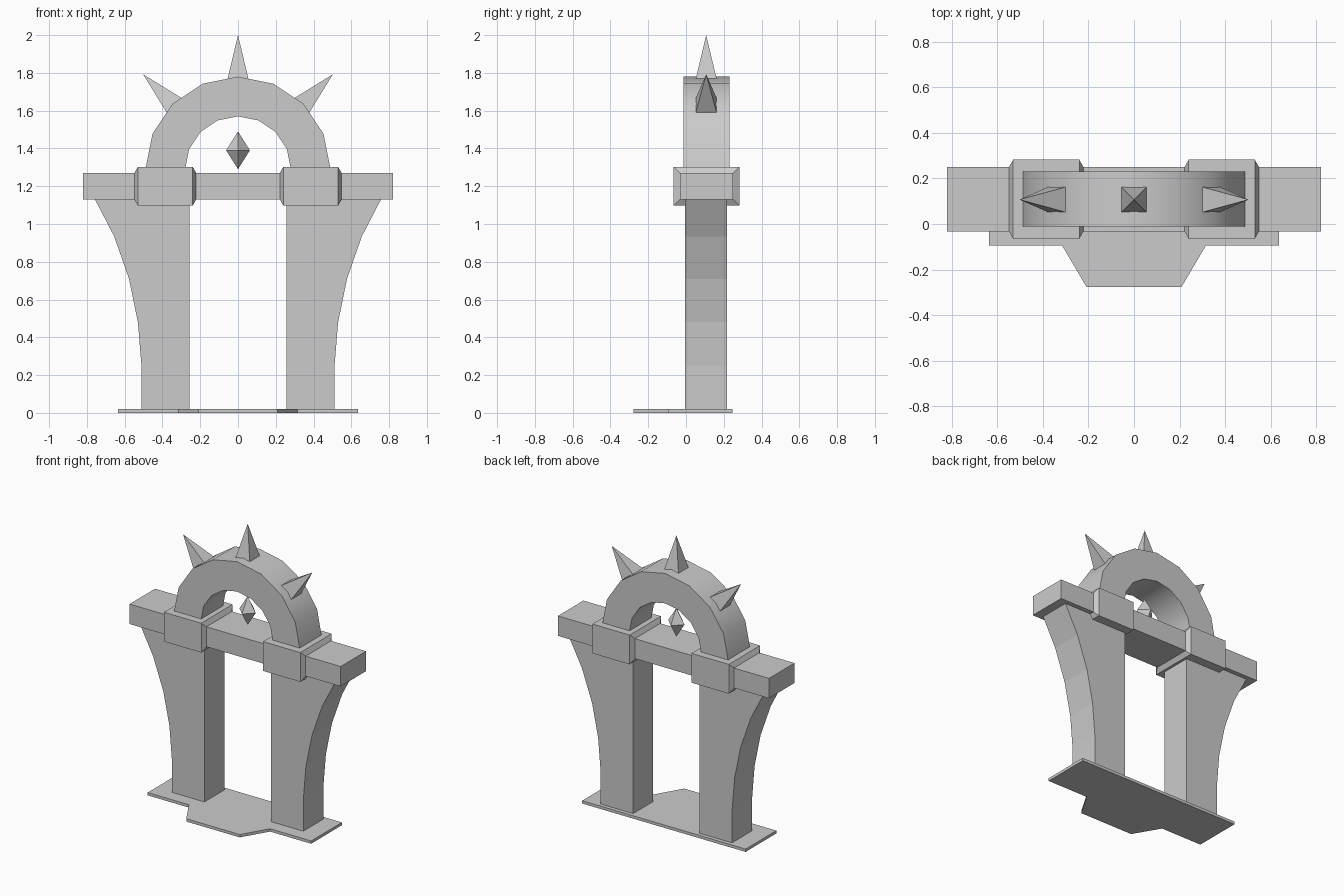
import bpy, bmesh
from math import sin, cos, pi
from mathutils import Vector, Matrix

cube = bpy.data.objects.get("Cube")
if cube:
    bpy.data.objects.remove(cube, do_unlink=True)

GREY = (0.6, 0.6, 0.6, 1)
stone = bpy.data.materials.new("grey_stone")
stone.use_nodes = True
stone.diffuse_color = GREY
stone.node_tree.nodes["Principled BSDF"].inputs["Base Color"].default_value = GREY

MID_Y = 0.107          # depth centre of arch, legs and spikes
ARCH_Z = 1.29          # centre height of the arch


def finish(name, bm):
    bmesh.ops.recalc_face_normals(bm, faces=bm.faces)
    mesh = bpy.data.meshes.new(name)
    bm.to_mesh(mesh)
    bm.free()
    mesh.materials.append(stone)
    obj = bpy.data.objects.new(name, mesh)
    bpy.context.collection.objects.link(obj)
    return obj


def prism(name, points, offset):
    """Extrude a closed 3D outline along the offset vector."""
    bm = bmesh.new()
    face = bm.faces.new([bm.verts.new(p) for p in points])
    new = bmesh.ops.extrude_face_region(bm, geom=[face], use_keep_orig=True)["geom"]
    verts = [v for v in new if isinstance(v, bmesh.types.BMVert)]
    bmesh.ops.translate(bm, verts=verts, vec=offset)
    return finish(name, bm)


def box_mesh(lo, hi):
    lo, hi = Vector(lo), Vector(hi)
    bm = bmesh.new()
    bmesh.ops.create_cube(bm, size=1, matrix=Matrix.Translation((lo + hi) / 2)
                          @ Matrix.Diagonal((*(hi - lo), 1)))
    return bm


def pyramid(name, base, tip, radius):
    """Four-sided spike with its flat sides facing front and back."""
    base, tip = Vector(base), Vector(tip)
    axis = (tip - base).normalized()
    depth = Vector((0, radius, 0))
    side = axis.cross(Vector((0, 1, 0))) * radius
    bm = bmesh.new()
    ring = [bm.verts.new(base + side * a + depth * b)
            for a, b in ((1, 1), (-1, 1), (-1, -1), (1, -1))]
    top = bm.verts.new(tip)
    bm.faces.new(ring)
    for i in range(4):
        bm.faces.new((ring[i], ring[(i + 1) % 4], top))
    return finish(name, bm)


# Base slab with a front step
half = [(0.635, 0.245), (0.635, -0.095), (0.315, -0.095), (0.208, -0.277)]
outline = half + [(-x, y) for x, y in reversed(half)]
prism("base_slab", [(x, y, 0) for x, y in outline], (0, 0, 0.02))

# Cross beam
finish("cross_beam", box_mesh((-0.82, -0.032, 1.13), (0.82, 0.25, 1.27)))

# Legs flaring outward, and collars with chamfered ends
leg = [(0.258, 0), (0.51, 0), (0.511, 0.25), (0.53, 0.48), (0.577, 0.71),
       (0.656, 0.935), (0.757, 1.13), (0.258, 1.13)]
for label, s in (("left", 1), ("right", -1)):
    prism(label + "_leg", [(s * x, -0.004, z) for x, z in leg], (0, 0.222, 0))
    xs = sorted((s * 0.24, s * 0.53))
    bm = box_mesh((xs[0], -0.065, 1.097), (xs[1], 0.282, 1.303))
    bm.normal_update()
    ends = [f for f in bm.faces if abs(f.normal.x) > 0.9]
    bmesh.ops.inset_individual(bm, faces=ends, thickness=0.032, depth=0.018,
                               use_even_offset=True)
    finish(label + "_collar", bm)

# Half-ring arch
angles = [pi * i / 8 for i in range(9)]
ring = [(r * cos(a), ARCH_Z + r * sin(a))
        for r, seq in ((0.49, angles), (0.28, angles[::-1])) for a in seq]
arch = prism("arch", [(x, -0.012, z) for x, z in ring], (0, 0.242, 0))
bpy.context.view_layer.objects.active = arch
arch.select_set(True)
bpy.ops.object.shade_smooth_by_angle(angle=pi / 6)
arch.select_set(False)

# Spikes around the arch
for label, a in (("left", pi / 4), ("top", pi / 2), ("right", 3 * pi / 4)):
    at = lambda r: (r * cos(a), MID_Y, ARCH_Z + r * sin(a))
    pyramid(label + "_spike", at(0.475), at(0.71), 0.056)

# Floating crystal under the arch
bm = bmesh.new()
for end in (1, -1):
    bmesh.ops.create_cone(bm, segments=4, radius1=0.063, radius2=0, depth=0.1,
                          matrix=Matrix.Translation((0, MID_Y, 1.39 + end * 0.05))
                          @ Matrix.Diagonal((1, 1, end, 1)))
bmesh.ops.remove_doubles(bm, verts=bm.verts, dist=0.001)
finish("crystal", bm)
